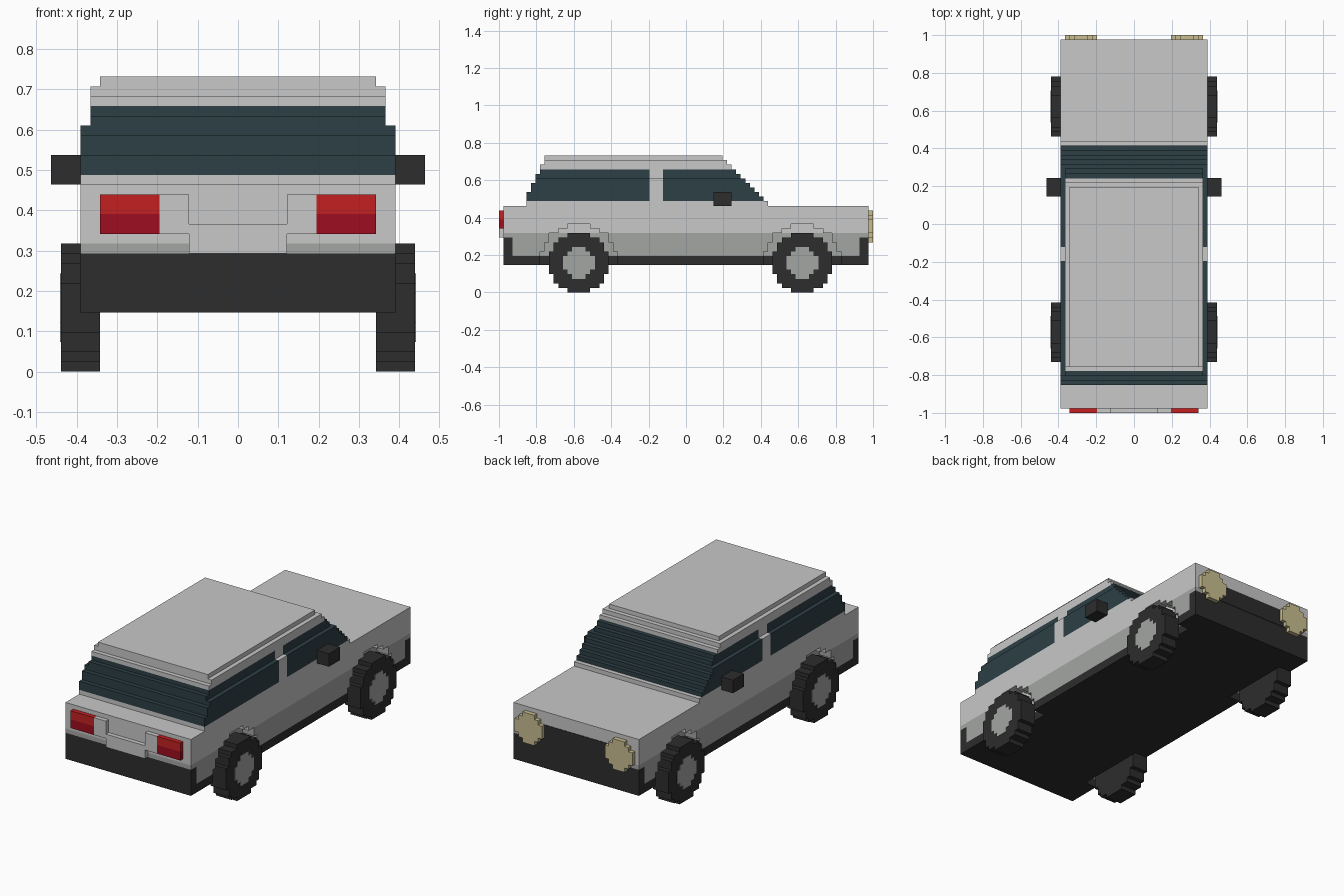
import bpy
import bmesh
from math import sqrt, floor
from mathutils import Matrix, Vector

U = 2 / 82  # one block

if "Cube" in bpy.data.objects:
    bpy.data.objects.remove(bpy.data.objects["Cube"])


def material(name, r, g, b):
    mat = bpy.data.materials.new(name)
    mat.use_nodes = True
    mat.diffuse_color = (r, g, b, 1)
    mat.node_tree.nodes["Principled BSDF"].inputs["Base Color"].default_value = (r, g, b, 1)
    return mat


PAINT = material("light grey paint", .58, .58, .58)
LOWER = material("mid grey", .37, .38, .37)
BLACK = material("black trim", .026, .026, .026)
GLASS = material("dark teal glass", .026, .05, .06)
RED = material("bright red", .55, .015, .015)
DARK_RED = material("dark red", .34, .004, .014)
LAMP = material("pale yellow lamp", .58, .51, .28)


def build(name, boxes, mirror=False):
    """One object from (x range, y range, z range, material) boxes in block units."""
    bm = bmesh.new()
    mats = []
    sides = (1, -1) if mirror else (1,)
    for xr, yr, zr, mat in boxes:
        if mat not in mats:
            mats.append(mat)
        for s in sides:
            mid = Vector((s * sum(xr), sum(yr), sum(zr))) * U / 2
            size = Vector([(r[1] - r[0]) * U for r in (xr, yr, zr)])
            made = bmesh.ops.create_cube(
                bm, size=1, matrix=Matrix.Translation(mid) @ Matrix.Diagonal(size).to_4x4())
            for f in {f for v in made["verts"] for f in v.link_faces}:
                f.material_index = mats.index(mat)
    mesh = bpy.data.meshes.new(name)
    bm.to_mesh(mesh)
    bm.free()
    for m in mats:
        mesh.materials.append(m)
    obj = bpy.data.objects.new(name, mesh)
    bpy.context.collection.objects.link(obj)


def half_width(radius, d):
    """Half width of a stepped disc at distance d from its centre."""
    return floor(sqrt(radius ** 2 - d ** 2)) + .5 if abs(d) < radius else 0


def disc_rows(radius, centre_z):
    """Row height and half width for every row of a stepped disc."""
    n = int(2 * radius)
    return [(centre_z - radius + i, half_width(radius, i + .5 - radius)) for i in range(n)]


def band(z):
    return BLACK if z < 8 else LOWER if z < 13 else PAINT


AXLES = {"rear_end": -23.5, "hood_end": 25.5}
AXLE_Z = 6.5

# Body core between the wheel wells
build("body_core", [((-13, 13), (-38, 38), zr, band(zr[0]))
                    for zr in ((6, 8), (8, 13), (13, 19))])

# Side panels with stepped wheel arches
panels = []
for z in range(6, 15):
    y = -38
    for c in AXLES.values():
        h = half_width(8.5, z + .5 - AXLE_Z)
        panels.append(((13, 16), (y, c - h), (z, z + 1), band(z)))
        y = c + h
    panels.append(((13, 16), (y, 38), (z, z + 1), band(z)))
panels.append(((13, 16), (-38, 38), (15, 19), PAINT))
build("side_panel", panels, mirror=True)

# End panels with bumpers
for name, yr in (("tail_panel", (-40, -38)), ("nose_panel", (38, 40))):
    build(name, [((-16, 16), yr, (6, 12), BLACK),
                 ((-16, 16), yr, (12, 13), LOWER),
                 ((-16, 16), yr, (13, 19), PAINT)])
build("grille", [((-11, 11), (40, 40.1), (12, 16), BLACK)])

# Cabin: stepped glass rows with a pillar, then the roof
build("beltline", [((-16, 16), (-35, 18), (19, 20), PAINT)])
glass, pillar, roof = [], [], []
for z in range(20, 30):
    w = 16 if z < 25 else 15 if z < 29 else 14
    back, front = -35 + (z - 20) // 2, 37 - z
    xr, zr = (-w, w), (z, z + 1)
    if z < 27:
        glass += [(xr, (back, -8), zr, GLASS), (xr, (-5, front), zr, GLASS)]
        pillar.append((xr, (-8, -5), zr, PAINT))
    else:
        roof.append((xr, (back, front), zr, PAINT))
build("windows", glass)
build("door_pillar", pillar)
build("roof", roof)

# Wheels and hubcaps
for name, c in AXLES.items():
    build(name + "_tires", [((14, 18), (c - h, c + h), (z, z + 1), BLACK)
                            for z, h in disc_rows(6.5, AXLE_Z)], mirror=True)
    build(name + "_hubcaps", [((17.9, 18.1), (c - h, c + h), (z, z + 1), LOWER)
                              for z, h in disc_rows(3.5, AXLE_Z)], mirror=True)

# Mirrors
build("side_mirrors", [((16, 19), (6, 10), (19, 22), BLACK)], mirror=True)

# Round headlights
build("headlights", [((11.5 - h, 11.5 + h), (40, 41), (z, z + 1), LAMP)
                     for z, h in disc_rows(3.5, 14.5)], mirror=True)

# Tail lights and raised trim around the plate recess
TAIL = (-41, -40)
build("tail_lights", [((8, 14), TAIL, (16, 18), RED),
                      ((8, 14), TAIL, (14, 16), DARK_RED)], mirror=True)
build("tail_trim", [((5, 8), TAIL, (14, 18), PAINT)], mirror=True)
build("plate_holder", [((-5, 5), TAIL, (12, 15), PAINT)])
